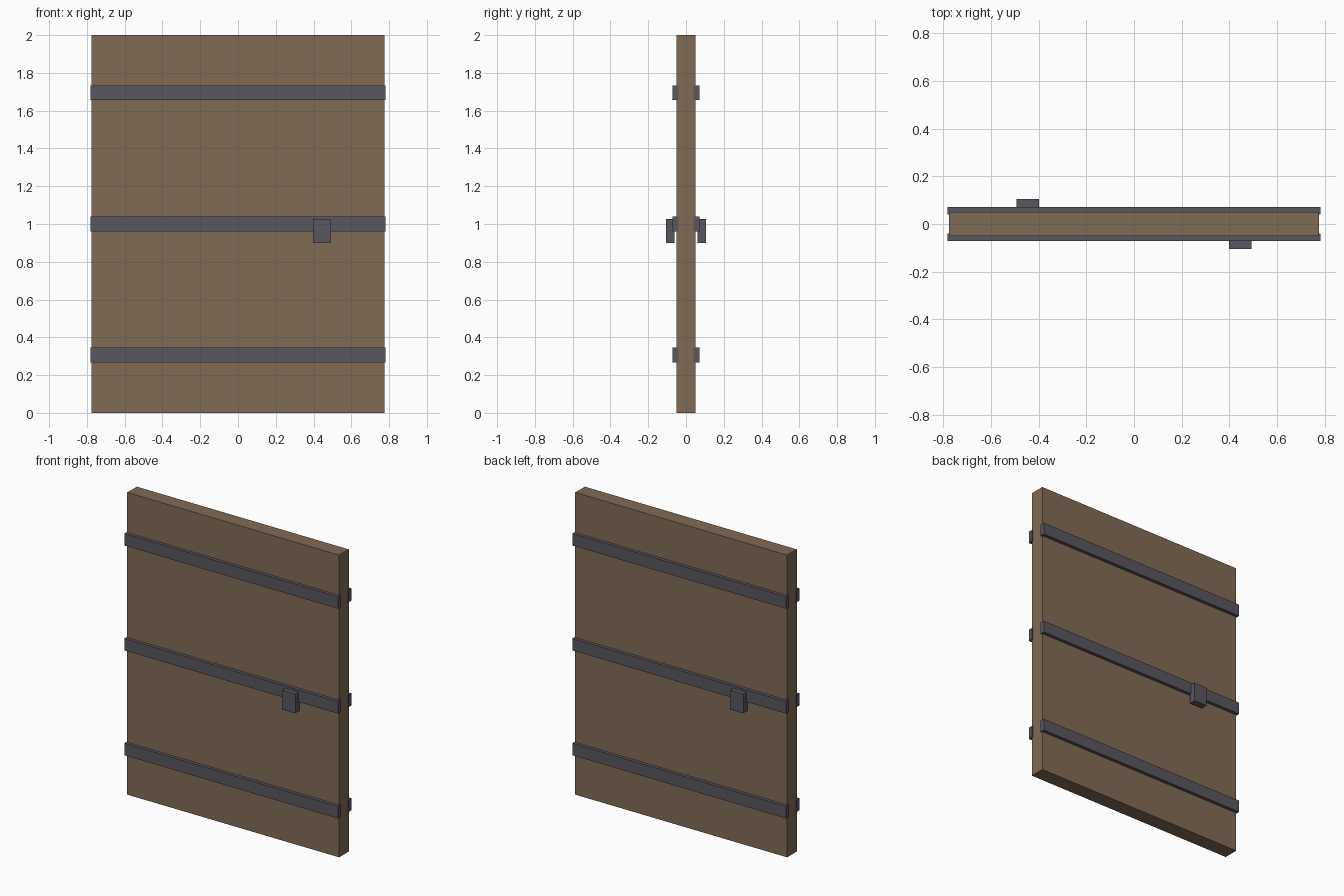
import bpy

if "Cube" in bpy.data.objects:
    bpy.data.objects.remove(bpy.data.objects["Cube"])


def material(name, rgb):
    """Flat colour from 0-255 sRGB values."""
    mat = bpy.data.materials.new(name)
    lin = [((c / 255 + 0.055) / 1.055) ** 2.4 for c in rgb]
    mat.diffuse_color = (*lin, 1)
    mat.use_nodes = True
    mat.node_tree.nodes["Principled BSDF"].inputs["Base Color"].default_value = mat.diffuse_color
    return mat


def box(name, center, size, mat):
    bpy.ops.mesh.primitive_cube_add(size=1, location=center)
    obj = bpy.context.object
    obj.name = name
    obj.scale = size
    bpy.ops.object.transform_apply(location=False, rotation=False, scale=True)
    obj.data.materials.append(mat)
    return obj


wood = material("brown wood", (129, 107, 85))
iron = material("dark iron", (88, 87, 94))

# Door slab
box("door_panel", (0, 0, 1), (1.552, 0.10, 2), wood)

# Straps and handle on each face, the back being the front turned half way round
for label, side in (("front", -1), ("back", 1)):
    for level, z in (("lower", 0.307), ("middle", 1.001), ("upper", 1.695)):
        box(f"{label}_{level}_strap", (0, side * 0.056, z), (1.564, 0.032, 0.079), iron)
    box(f"{label}_handle", (-side * 0.445, side * 0.083, 0.962), (0.096, 0.044, 0.127), iron)
